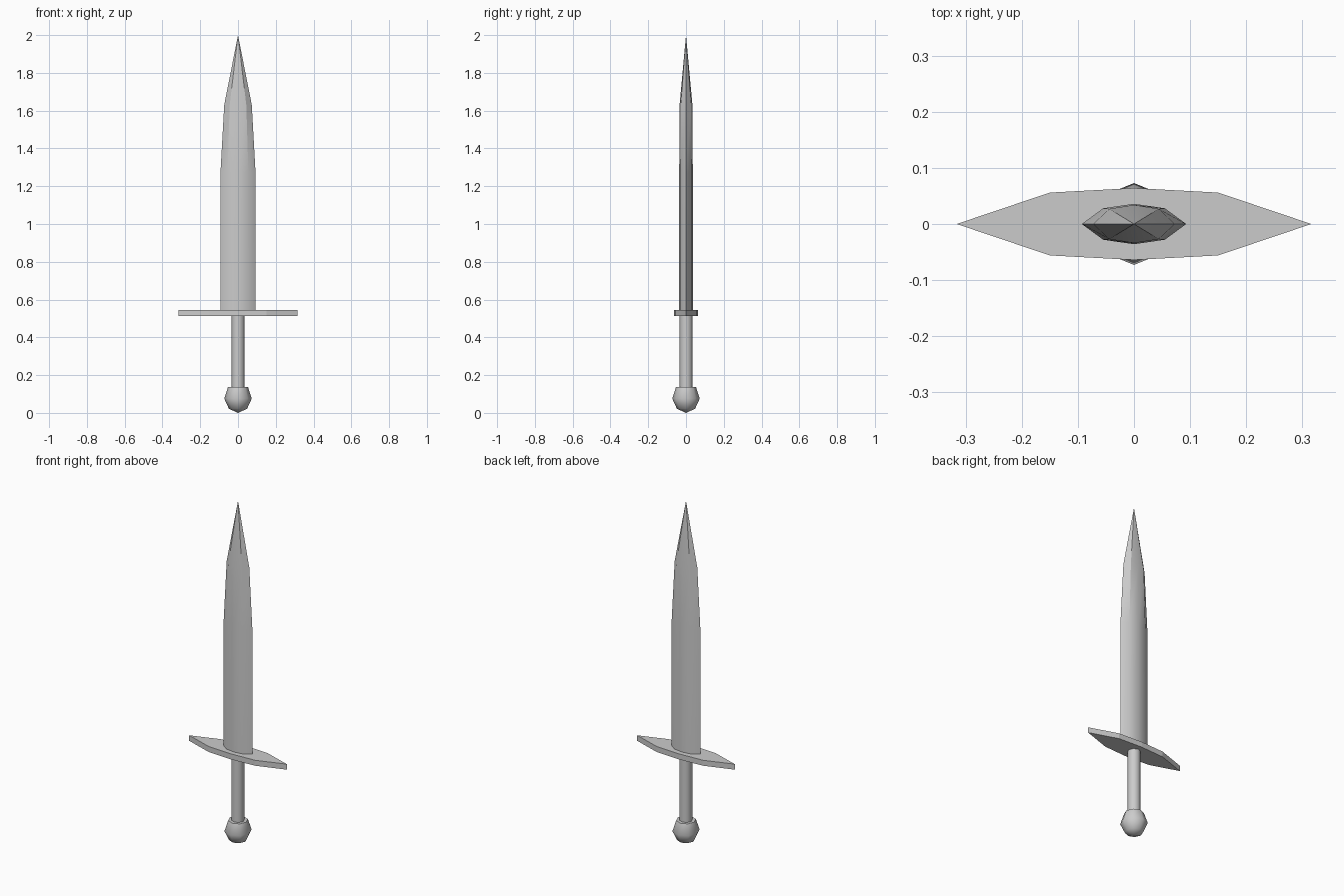
import bpy, bmesh, math

if "Cube" in bpy.data.objects:
    bpy.data.objects.remove(bpy.data.objects["Cube"])


def loft(name, rings, tip=None, base=None, smooth=None):
    """Skin a stack of equal-length rings; close ends with a point or a flat cap."""
    bm = bmesh.new()
    loops = [[bm.verts.new(p) for p in ring] for ring in rings]
    n = len(loops[0])
    for a, b in zip(loops, loops[1:]):
        for i in range(n):
            j = (i + 1) % n
            bm.faces.new((a[i], a[j], b[j], b[i]))
    for loop, point in ((loops[0], base), (loops[-1], tip)):
        if point is None:
            bm.faces.new(loop)
        else:
            v = bm.verts.new(point)
            for i in range(n):
                bm.faces.new((loop[i], loop[(i + 1) % n], v))
    bmesh.ops.recalc_face_normals(bm, faces=bm.faces)
    mesh = bpy.data.meshes.new(name)
    bm.to_mesh(mesh)
    bm.free()
    obj = bpy.data.objects.new(name, mesh)
    bpy.context.collection.objects.link(obj)
    if smooth:
        bpy.ops.object.select_all(action='DESELECT')
        obj.select_set(True)
        bpy.context.view_layer.objects.active = obj
        bpy.ops.object.shade_smooth_by_angle(angle=math.radians(smooth))
    return obj


def lens(x_end, x_mid, y_mid, y_max, z):
    """Eight-sided pointed cross-section."""
    half = [(x_end, 0), (x_mid, y_mid), (0, y_max), (-x_mid, y_mid)]
    return [(x, y, z) for x, y in half] + [(-x, -y, z) for x, y in half]


def circle(r, z, n=8):
    return [(r * math.cos(math.tau * i / n), r * math.sin(math.tau * i / n), z)
            for i in range(n)]


# Blade: straight, slight narrowing, then a point
loft("blade", [lens(0.093, 0.055, 0.028, 0.036, 0.54),
               lens(0.093, 0.055, 0.028, 0.036, 1.27),
               lens(0.073, 0.044, 0.027, 0.034, 1.63)],
     tip=(0, 0, 2.0), smooth=30)

# Crossguard: thin pointed plate
loft("crossguard", [lens(0.316, 0.15, 0.056, 0.064, z) for z in (0.514, 0.546)])

# Grip
loft("grip", [circle(0.035, 0.10), circle(0.035, 0.52)], smooth=50)

# Pommel: coarse ball with a flattened top
loft("pommel", [circle(0.048, 0.022), circle(0.073, 0.076), circle(0.053, 0.137)],
     base=(0, 0, 0), smooth=60)
